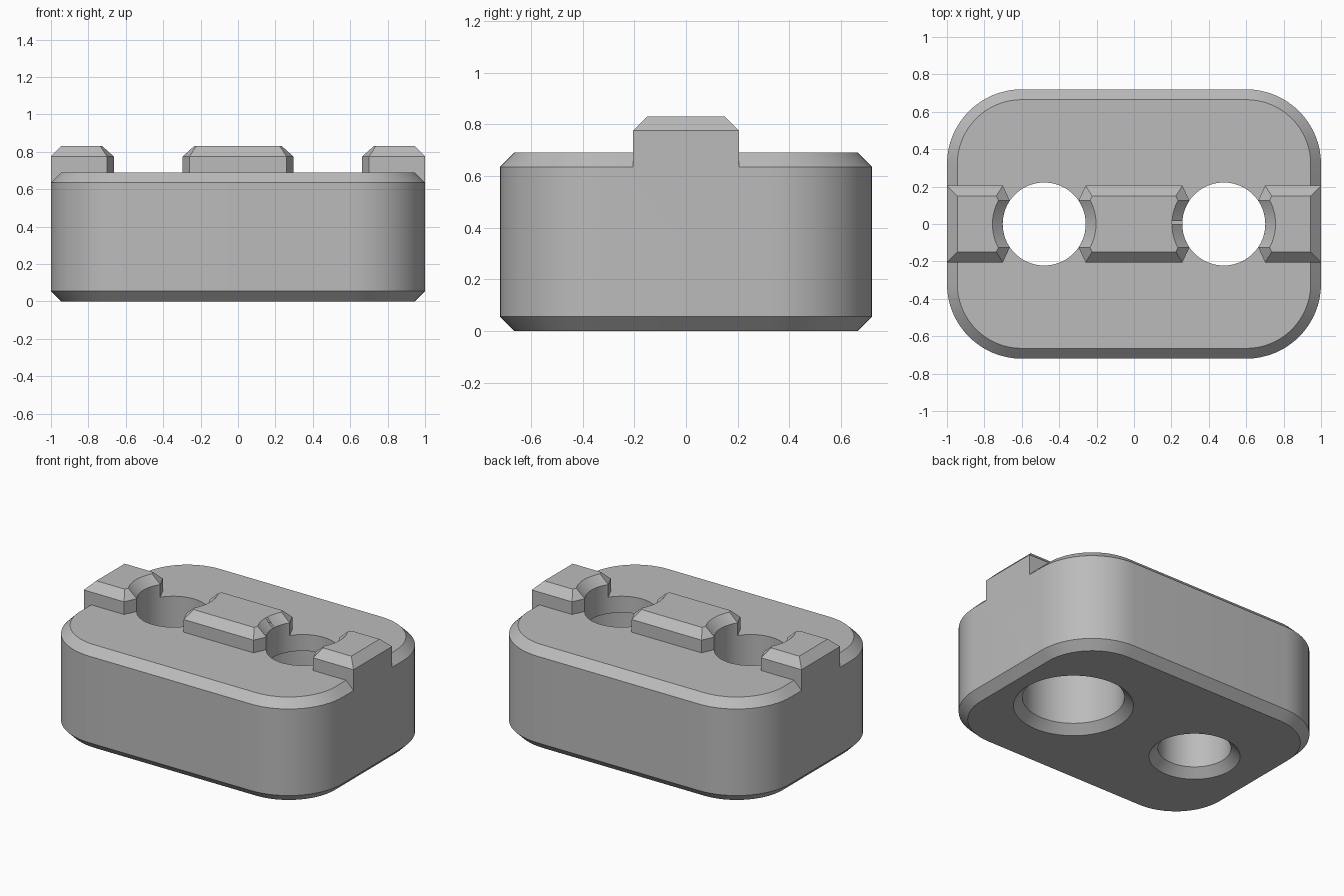
import bpy, bmesh, math
from mathutils import Vector

if "Cube" in bpy.data.objects:
    bpy.data.objects.remove(bpy.data.objects["Cube"])

BEVEL = 0.055      # chamfer used on every edge
HOLE_X = 0.48
HOLE_R = 0.222
TOP = 0.69         # top of the base
RIB_TOP = 0.83

grey = bpy.data.materials.new("plain grey")
grey.use_nodes = True
grey.diffuse_color = (0.5, 0.5, 0.5, 1)
grey.node_tree.nodes["Principled BSDF"].inputs["Base Color"].default_value = (0.5, 0.5, 0.5, 1)


def loft(name, layers):
    """Closed solid through stacked outlines; layers = [(outline, z), ...]"""
    bm = bmesh.new()
    rings = [[bm.verts.new((x, y, z)) for x, y in outline] for outline, z in layers]
    for low, high in zip(rings, rings[1:]):
        n = len(low)
        for i in range(n):
            j = (i + 1) % n
            bm.faces.new((low[i], low[j], high[j], high[i]))
    bm.faces.new(rings[0][::-1])
    bm.faces.new(rings[-1])
    bmesh.ops.recalc_face_normals(bm, faces=bm.faces)
    mesh = bpy.data.meshes.new(name)
    bm.to_mesh(mesh)
    bm.free()
    obj = bpy.data.objects.new(name, mesh)
    mesh.materials.append(grey)
    bpy.context.collection.objects.link(obj)
    return obj


def combine(target, other, operation):
    mod = target.modifiers.new(operation, 'BOOLEAN')
    mod.operation = operation
    mod.solver = 'EXACT'
    mod.object = other
    bpy.context.view_layer.objects.active = target
    bpy.ops.object.modifier_apply(modifier=mod.name)
    bpy.data.objects.remove(other)


def rounded_rect(half_x, half_y, r, steps=16):
    pts = []
    for k, (sx, sy) in enumerate([(1, 1), (-1, 1), (-1, -1), (1, -1)]):
        for i in range(steps + 1):
            a = math.pi / 2 * (k + i / steps)
            pts.append((sx * (half_x - r) + r * math.cos(a),
                        sy * (half_y - r) + r * math.sin(a)))
    return pts


def rect(half_x, half_y):
    return [(half_x, half_y), (-half_x, half_y), (-half_x, -half_y), (half_x, -half_y)]


def circle(cx, r, steps=72):
    return [(cx + r * math.cos(math.tau * i / steps), r * math.sin(math.tau * i / steps))
            for i in range(steps)]


def gap_outline(cx, grow):
    """Round gap with flared mouths, grown outward by an offset"""
    u = Vector((0.037, 0.08)).normalized()
    p = Vector((0.184, 0.125)) + grow * Vector((u.y, -u.x))
    r = HOLE_R + grow
    b = p.dot(u)
    corner = p + u * (-b + math.sqrt(b * b - p.dot(p) + r * r))
    mouth = corner + u * (0.3 - corner.y) / u.y
    limit = math.atan2(corner.y, corner.x)
    arc = [(r * math.cos(limit * i / 8), r * math.sin(limit * i / 8)) for i in range(-8, 9)]
    side = [(mouth.x, -mouth.y)] + arc + [(mouth.x, mouth.y)]
    return [(cx + x, y) for x, y in side] + [(cx - x, y) for x, y in reversed(side)]


# Base block with chamfered rims
inner = rounded_rect(1 - BEVEL, 0.72 - BEVEL, 0.4 - BEVEL)
outer = rounded_rect(1, 0.72, 0.4)
base = loft("base_block", [(inner, 0), (outer, BEVEL), (outer, TOP - BEVEL), (inner, TOP)])

# Raised rib, split by two flared gaps
rib = loft("rib", [(rect(1, 0.205), 0.6), (rect(1, 0.205), RIB_TOP - BEVEL),
                   (rect(1 - BEVEL, 0.205 - BEVEL), RIB_TOP)])
for cx in (-HOLE_X, HOLE_X):
    gap = loft("gap_cutter", [(gap_outline(cx, 0), 0.5),
                              (gap_outline(cx, 0), RIB_TOP - BEVEL),
                              (gap_outline(cx, 2 * BEVEL), RIB_TOP + BEVEL)])
    combine(rib, gap, 'DIFFERENCE')
combine(base, rib, 'UNION')

# Through holes with chamfered mouths underneath; one has a wide deep counterbore
for cx, wide, ledge in ((-HOLE_X, HOLE_R, 0.3), (HOLE_X, 0.31, 0.58)):
    layers = [(circle(cx, wide + 2 * BEVEL), -BEVEL), (circle(cx, wide), BEVEL)]
    if wide > HOLE_R:
        layers += [(circle(cx, wide), ledge), (circle(cx, HOLE_R), ledge)]
    layers.append((circle(cx, HOLE_R), 1))
    combine(base, loft("hole_cutter", layers), 'DIFFERENCE')

# Smooth curved walls, crisp edges
bpy.ops.object.select_all(action='DESELECT')
base.select_set(True)
bpy.context.view_layer.objects.active = base
bpy.ops.object.shade_smooth_by_angle(angle=math.radians(25))
